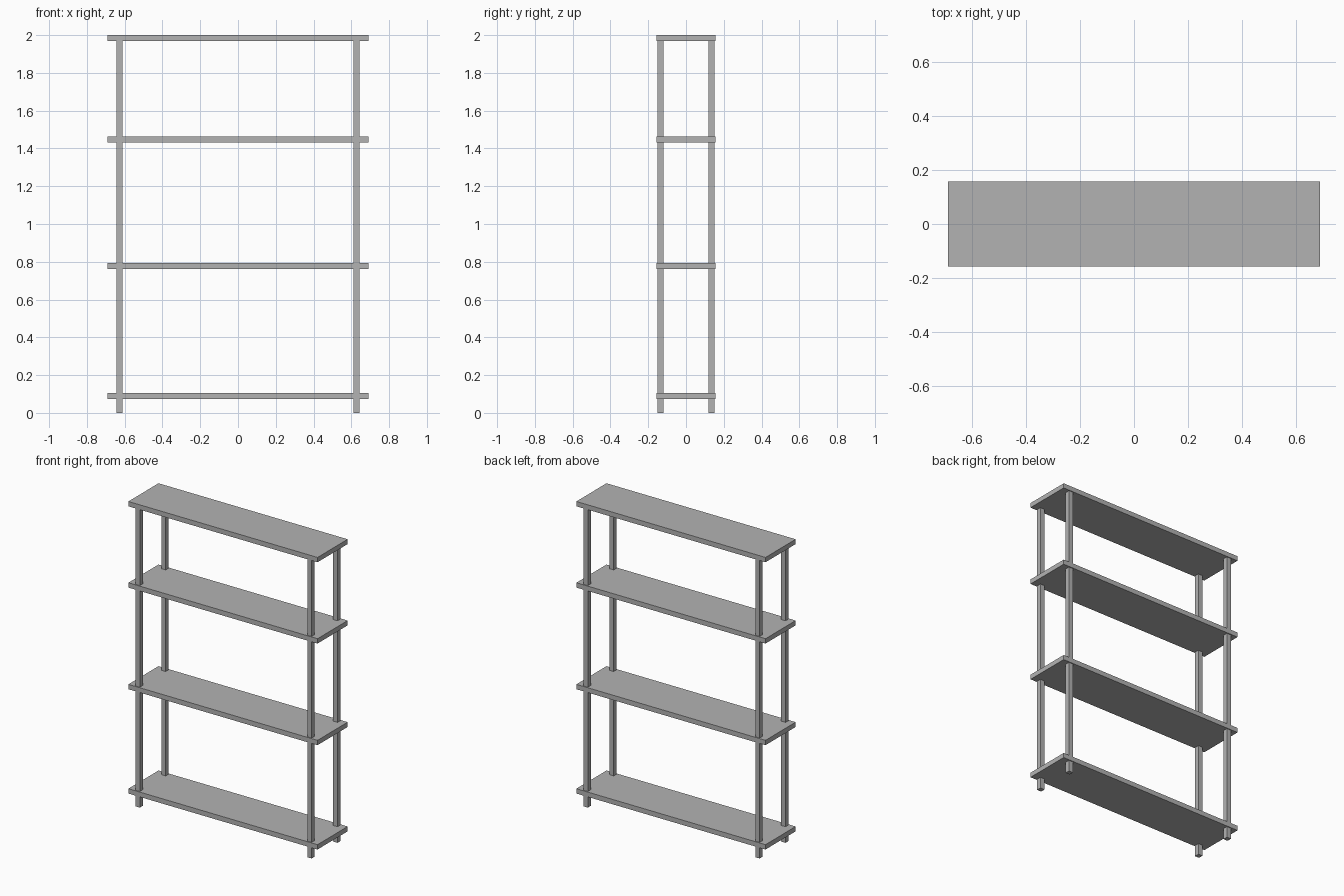
import bpy

cube = bpy.data.objects.get("Cube")
if cube:
    bpy.data.objects.remove(cube, do_unlink=True)

# Single grey finish
GREY = (0.45, 0.45, 0.45, 1)
grey = bpy.data.materials.new("plain_grey")
grey.use_nodes = True
grey.diffuse_color = GREY
grey.node_tree.nodes["Principled BSDF"].inputs["Base Color"].default_value = GREY


def box(name, size, x, y, bottom):
    """Add a box standing on the given bottom height."""
    bpy.ops.mesh.primitive_cube_add(size=1, location=(x, y, bottom + size[2] / 2))
    part = bpy.context.object
    part.name = name
    part.scale = size
    bpy.ops.object.transform_apply(location=False, rotation=False, scale=True)
    part.data.materials.append(grey)
    return part


# Shelves
THICK = 0.032
SHELF = (1.38, 0.314, THICK)
heights = {"bottom": 0.074, "lower": 0.762, "upper": 1.432, "top": 2 - THICK}
for level, z in heights.items():
    box(level + "_shelf", SHELF, 0, 0, z)

# Square posts, ending inside the top shelf
POST = (0.032, 0.032, 1.98)
for side, x in (("left", 0.627), ("right", -0.627)):
    for end, y in (("front", -0.135), ("back", 0.135)):
        box(f"{end}_{side}_post", POST, x, y, 0)
